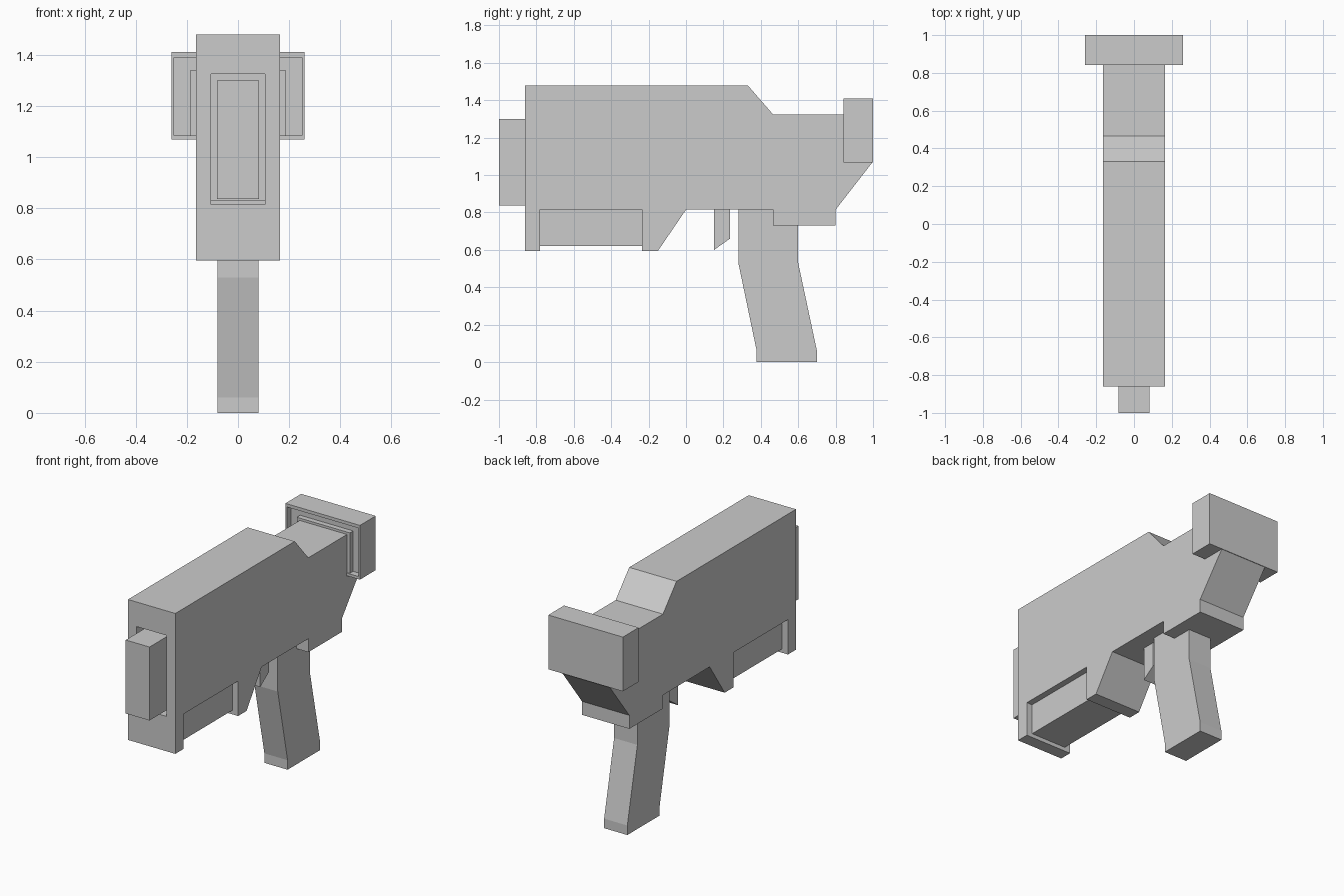
import bpy
import bmesh

cube = bpy.data.objects.get("Cube")
if cube:
    bpy.data.objects.remove(cube, do_unlink=True)

# Single flat grey
grey = bpy.data.materials.new("plain_grey")
grey.use_nodes = True
colour = (0.6, 0.6, 0.6, 1.0)
grey.diffuse_color = colour
grey.node_tree.nodes["Principled BSDF"].inputs["Base Color"].default_value = colour


def slab(name, profile, half_width):
    """Extrude a (y, z) side profile across x, centred on x = 0."""
    bm = bmesh.new()
    face = bm.faces.new([bm.verts.new((-half_width, y, z)) for y, z in profile])
    ext = bmesh.ops.extrude_face_region(bm, geom=[face])
    moved = [v for v in ext["geom"] if isinstance(v, bmesh.types.BMVert)]
    bmesh.ops.translate(bm, verts=moved, vec=(2 * half_width, 0, 0))
    bmesh.ops.recalc_face_normals(bm, faces=bm.faces)
    mesh = bpy.data.meshes.new(name)
    bm.to_mesh(mesh)
    bm.free()
    mesh.materials.append(grey)
    obj = bpy.data.objects.new(name, mesh)
    bpy.context.collection.objects.link(obj)
    return obj


def box(name, half_width, y0, y1, z0, z1):
    return slab(name, [(y0, z0), (y1, z0), (y1, z1), (y0, z1)], half_width)


def carve(obj, cutter):
    """Cut a pocket out of a part, then discard the cutter."""
    cutter.hide_render = True
    mod = obj.modifiers.new("pocket", "BOOLEAN")
    mod.operation = "DIFFERENCE"
    mod.solver = "EXACT"
    mod.object = cutter
    bpy.context.view_layer.objects.active = obj
    bpy.ops.object.modifier_apply(modifier=mod.name)
    bpy.data.objects.remove(cutter, do_unlink=True)


# Main body with stepped top, rear heel and fore-end lips
body = slab("body", [
    (-0.86, 1.48), (0.33, 1.48), (0.465, 1.325), (0.93, 1.325), (0.93, 1.075),
    (0.998, 1.07), (0.80, 0.815), (0.80, 0.73), (0.465, 0.73), (0.465, 0.815),
    (0.0, 0.815), (-0.15, 0.595), (-0.235, 0.595), (-0.235, 0.815),
    (-0.78, 0.815), (-0.78, 0.595), (-0.86, 0.595)], 0.165)
carve(body, box("muzzle_socket", 0.105, -0.95, -0.76, 0.815, 1.325))

# Muzzle block standing in its socket
box("muzzle_block", 0.083, -1.0, -0.74, 0.837, 1.30)

# Narrower fore grip between the two lips
box("fore_grip", 0.125, -0.79, -0.225, 0.62, 0.83)

# Shoulder pad with a shallow pocket and a collar around the body
pad = box("shoulder_pad", 0.26, 0.843, 1.0, 1.068, 1.41)
carve(pad, box("pad_pocket", 0.25, 0.80, 0.883, 1.085, 1.39))
box("pad_collar", 0.185, 0.85, 0.90, 1.08, 1.34)

# Trigger
slab("trigger", [(0.15, 0.83), (0.15, 0.60), (0.235, 0.66), (0.235, 0.83)], 0.05)

# Raked pistol grip
slab("grip", [
    (0.28, 0.83), (0.28, 0.53), (0.378, 0.06), (0.378, 0.0),
    (0.70, 0.0), (0.70, 0.06), (0.60, 0.53), (0.60, 0.83)], 0.081)
